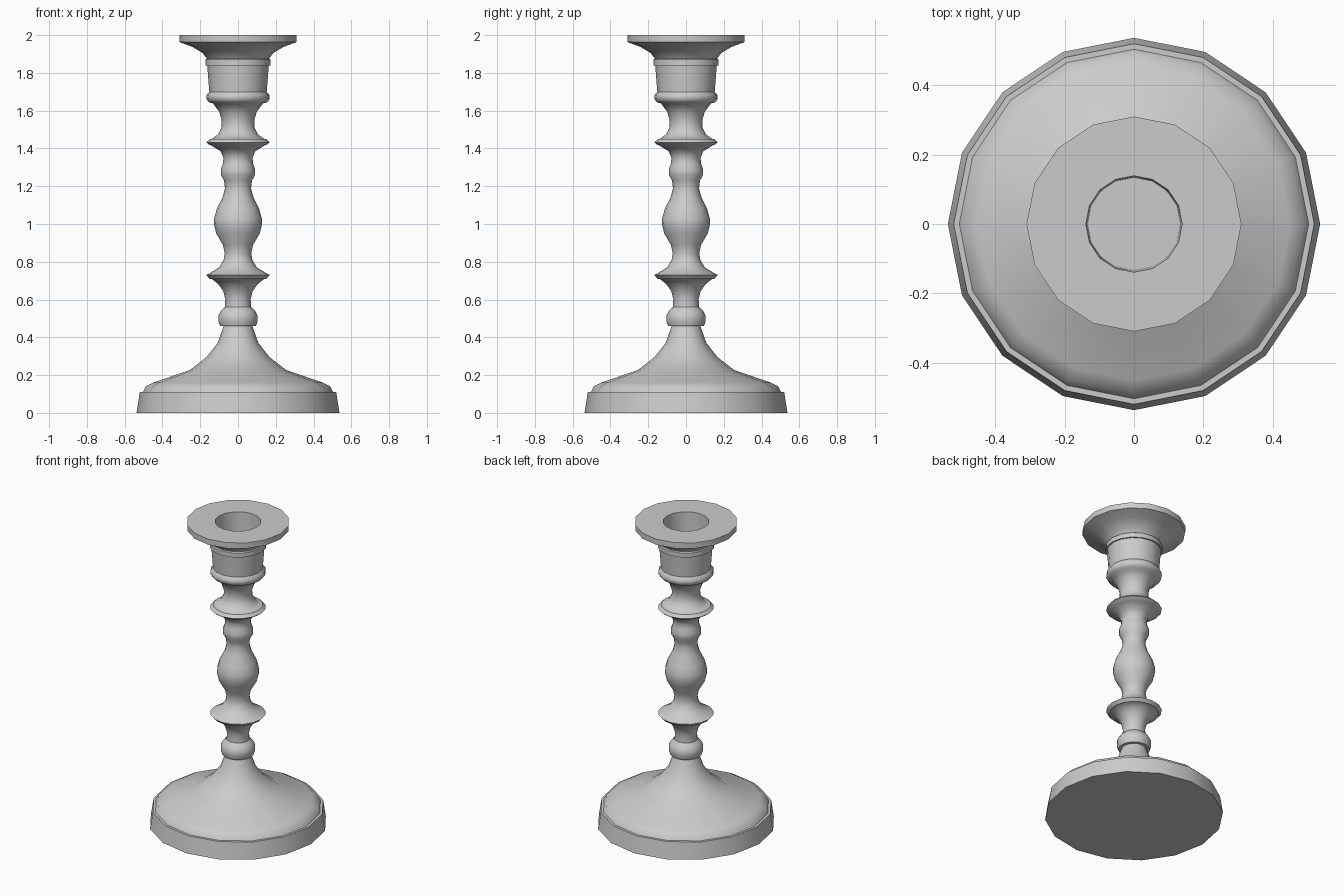
import bpy, bmesh
from math import cos, sin, pi, radians

SIDES = 16

# Lathe profile pieces as (radius, height), bottom to top
base = [(.537, 0), (.52, .11), (.504, .11), (.488, .14), (.45, .16), (.255, .227),
        (.167, .295), (.108, .37), (.076, .46)]
lower_stem = [(.095, .46), (.104, .485), (.104, .515), (.092, .538), (.07, .56), (.067, .60),
              (.078, .645), (.105, .682), (.14, .71), (.15, .71), (.168, .73), (.14, .745)]
baluster = [(.10, .77), (.076, .81), (.07, .845), (.08, .89), (.115, .95), (.128, 1.0),
            (.126, 1.03), (.112, 1.08), (.082, 1.14), (.069, 1.19), (.074, 1.23),
            (.091, 1.26), (.091, 1.29), (.08, 1.32), (.077, 1.35), (.092, 1.385),
            (.14, 1.415), (.15, 1.418), (.168, 1.432), (.15, 1.45), (.14, 1.45)]
upper_stem = [(.105, 1.475), (.088, 1.51), (.086, 1.55), (.10, 1.595), (.132, 1.638),
              (.155, 1.645), (.168, 1.663), (.167, 1.682), (.152, 1.70)]
cup = [(.163, 1.84), (.172, 1.84), (.172, 1.87), (.165, 1.875), (.187, 1.905),
       (.24, 1.937), (.31, 1.963), (.31, 2.0)]
candle_hole = [(.139, 2.0), (.134, 1.74)]


def lathe(name, profile):
    bm = bmesh.new()
    rings = [[bm.verts.new((r * cos(2 * pi * i / SIDES), r * sin(2 * pi * i / SIDES), z))
              for i in range(SIDES)] for r, z in profile]
    for a, b in zip(rings, rings[1:]):
        for i in range(SIDES):
            j = (i + 1) % SIDES
            bm.faces.new((a[i], a[j], b[j], b[i]))
    # Flat underside and floor of the candle hole
    bm.faces.new(rings[0][::-1])
    bm.faces.new(rings[-1])
    bmesh.ops.recalc_face_normals(bm, faces=bm.faces[:])
    mesh = bpy.data.meshes.new(name)
    bm.to_mesh(mesh)
    bm.free()
    obj = bpy.data.objects.new(name, mesh)
    bpy.context.collection.objects.link(obj)
    bpy.context.view_layer.objects.active = obj
    obj.select_set(True)
    bpy.ops.object.shade_smooth_by_angle(angle=radians(40))
    return obj


# One continuous turned candlestick
lathe("candlestick", base + lower_stem + baluster + upper_stem + cup + candle_hole)
